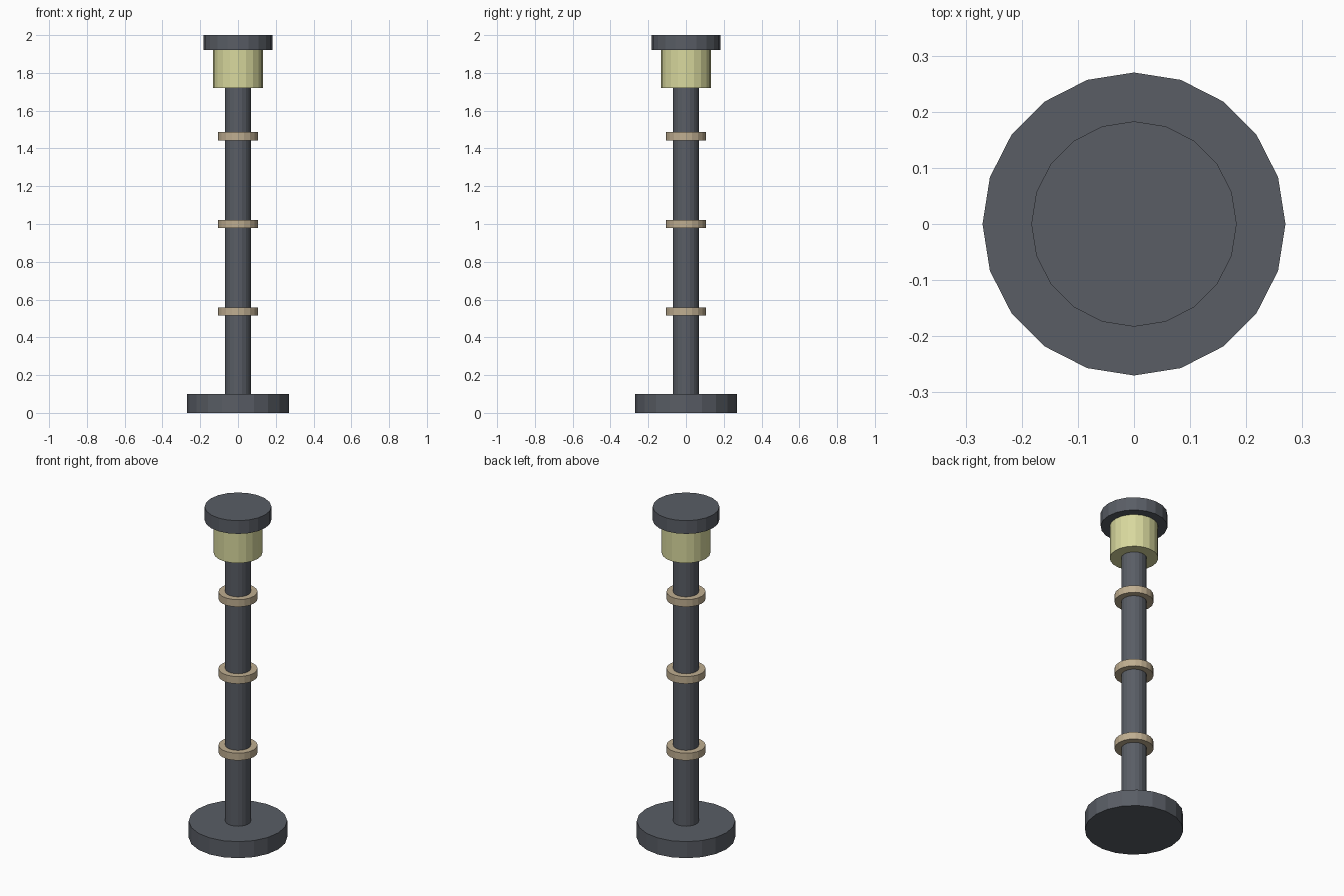
import bpy

# Remove the default cube
cube = bpy.data.objects.get("Cube")
if cube:
    bpy.data.objects.remove(cube, do_unlink=True)


def make_material(name, rgb):
    mat = bpy.data.materials.new(name)
    mat.use_nodes = True
    color = (*rgb, 1.0)
    mat.diffuse_color = color
    mat.node_tree.nodes["Principled BSDF"].inputs["Base Color"].default_value = color
    return mat


def disc(name, radius, bottom, top, mat, sides=20):
    """Flat-faced upright cylinder between two heights."""
    bpy.ops.mesh.primitive_cylinder_add(
        vertices=sides, radius=radius, depth=top - bottom,
        location=(0, 0, (bottom + top) / 2))
    obj = bpy.context.object
    obj.name = name
    obj.data.name = name
    obj.data.materials.append(mat)
    return obj


dark_metal = make_material("dark metal", (0.10, 0.11, 0.13))
pale_glow = make_material("pale yellow glass", (0.69, 0.69, 0.34))
tan_trim = make_material("tan trim", (0.52, 0.42, 0.28))

# Foot and pole
disc("base", 0.27, 0, 0.10, dark_metal)
disc("pole", 0.07, 0.10, 1.72, dark_metal)

# Evenly spaced collars around the pole
for label, height in (("lower", 0.537), ("middle", 1.0), ("upper", 1.465)):
    disc(label + "_ring", 0.107, height - 0.022, height + 0.022, tan_trim)

# Lamp head and its lid
disc("lamp", 0.133, 1.72, 1.92, pale_glow)
disc("cap", 0.183, 1.92, 2.0, dark_metal)
